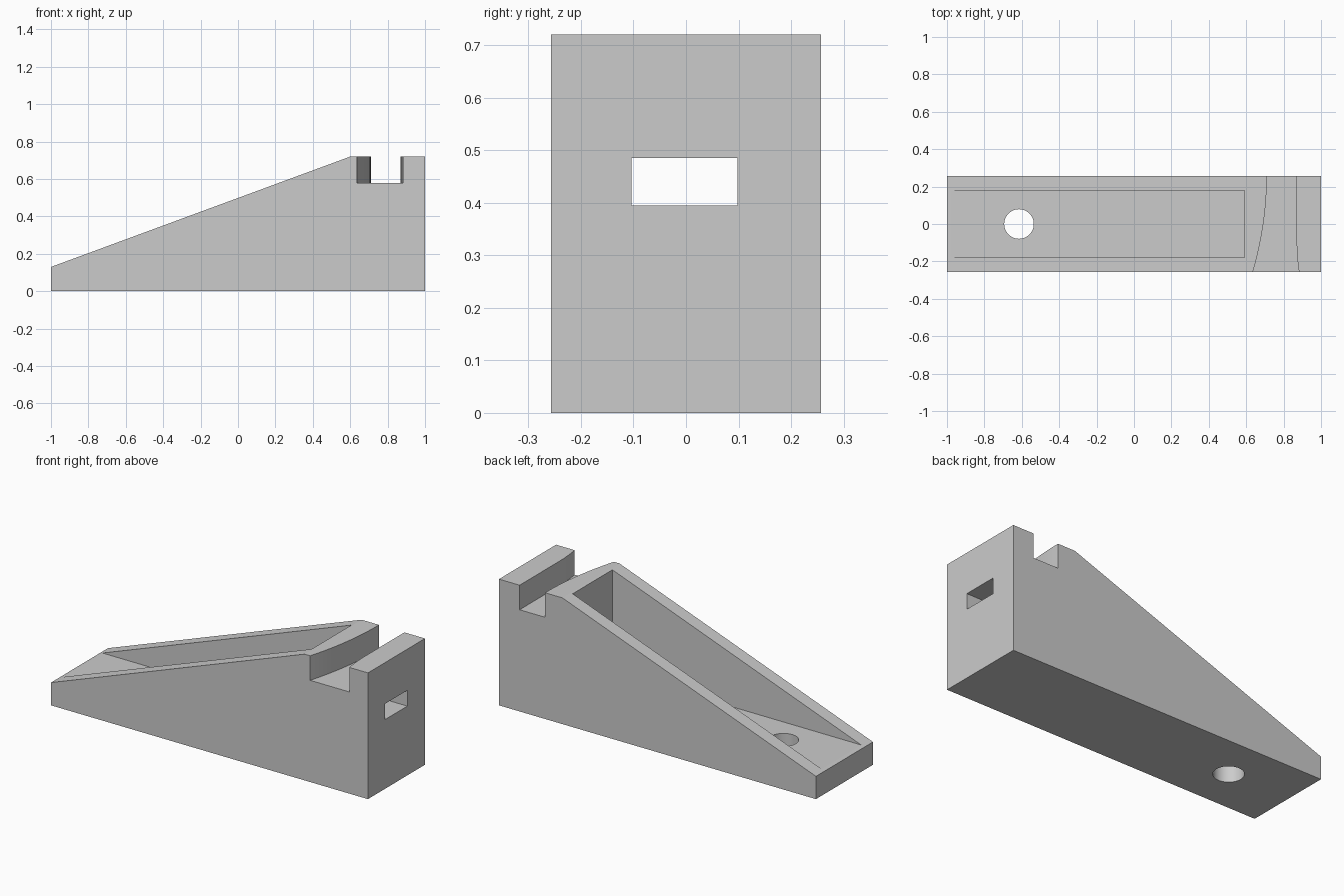
import bpy, bmesh, math
from mathutils import Vector

if "Cube" in bpy.data.objects:
    bpy.data.objects.remove(bpy.data.objects["Cube"], do_unlink=True)

HALF_WIDTH, TOP = 0.257, 0.72

# Plain grey plastic
grey = bpy.data.materials.new("light grey")
grey.use_nodes = True
grey.diffuse_color = (0.6, 0.6, 0.6, 1)
grey.node_tree.nodes["Principled BSDF"].inputs["Base Color"].default_value = grey.diffuse_color


def prism(name, outline, offset):
    """Extrude a closed outline of 3D points along an offset."""
    bm = bmesh.new()
    face = bm.faces.new([bm.verts.new(p) for p in outline])
    new = bmesh.ops.extrude_face_region(bm, geom=[face])["geom"]
    bmesh.ops.translate(bm, vec=Vector(offset),
                        verts=[v for v in new if isinstance(v, bmesh.types.BMVert)])
    bmesh.ops.recalc_face_normals(bm, faces=bm.faces)
    mesh = bpy.data.meshes.new(name)
    bm.to_mesh(mesh)
    bm.free()
    obj = bpy.data.objects.new(name, mesh)
    bpy.context.collection.objects.link(obj)
    mesh.materials.append(grey)
    return obj


def box(name, low, high):
    (x0, y0, z0), (x1, y1, z1) = low, high
    return prism(name, [(x0, y0, z0), (x1, y0, z0), (x1, y1, z0), (x0, y1, z0)],
                 (0, 0, z1 - z0))


# Wedge body from its side profile
profile = [(-1, 0), (1, 0), (1, TOP), (0.6, TOP), (-1, 0.13)]
body = prism("wedge_body", [(x, -HALF_WIDTH, z) for x, z in profile],
             (0, 2 * HALF_WIDTH, 0))

# Open pocket in the slope, and the rectangular window in the tall end
pocket = box("pocket_cutter", (-1.1, -0.179, 0.137), (0.59, 0.179, 1))
window = box("window_cutter", (0.5, -0.104, 0.395), (1.1, 0.098, 0.485))

# Round hole through the pocket floor
ring = [2 * math.pi * i / 48 for i in range(48)]
hole = prism("hole_cutter", [(-0.615 + 0.079 * math.cos(a), 0.079 * math.sin(a), -0.1)
                             for a in ring], (0, 0, 0.5))

# Cross slot with a curved inner wall and a slightly flared outer wall
steps = [0.28 - 0.56 * i / 24 for i in range(25)]
inner = [(0.71 - 0.283 * (y - HALF_WIDTH) ** 2, y, 0.58) for y in steps]
outer = [(0.87 + 0.5 * max(0, -0.1 - y) ** 2, y, 0.58) for y in reversed(steps)]
slot = prism("slot_cutter", inner + outer, (0, 0, 0.4))

# Cut everything out of the body
bpy.context.view_layer.objects.active = body
for cutter in (pocket, window, hole, slot):
    cutter.hide_render = True
    mod = body.modifiers.new(cutter.name, "BOOLEAN")
    mod.operation, mod.solver, mod.object = "DIFFERENCE", "EXACT", cutter
    bpy.ops.object.modifier_apply(modifier=mod.name)
    bpy.data.objects.remove(cutter, do_unlink=True)

# Smooth the curved walls, keep the edges sharp
bpy.ops.object.select_all(action="DESELECT")
body.select_set(True)
bpy.ops.object.shade_smooth_by_angle(angle=math.radians(15))
